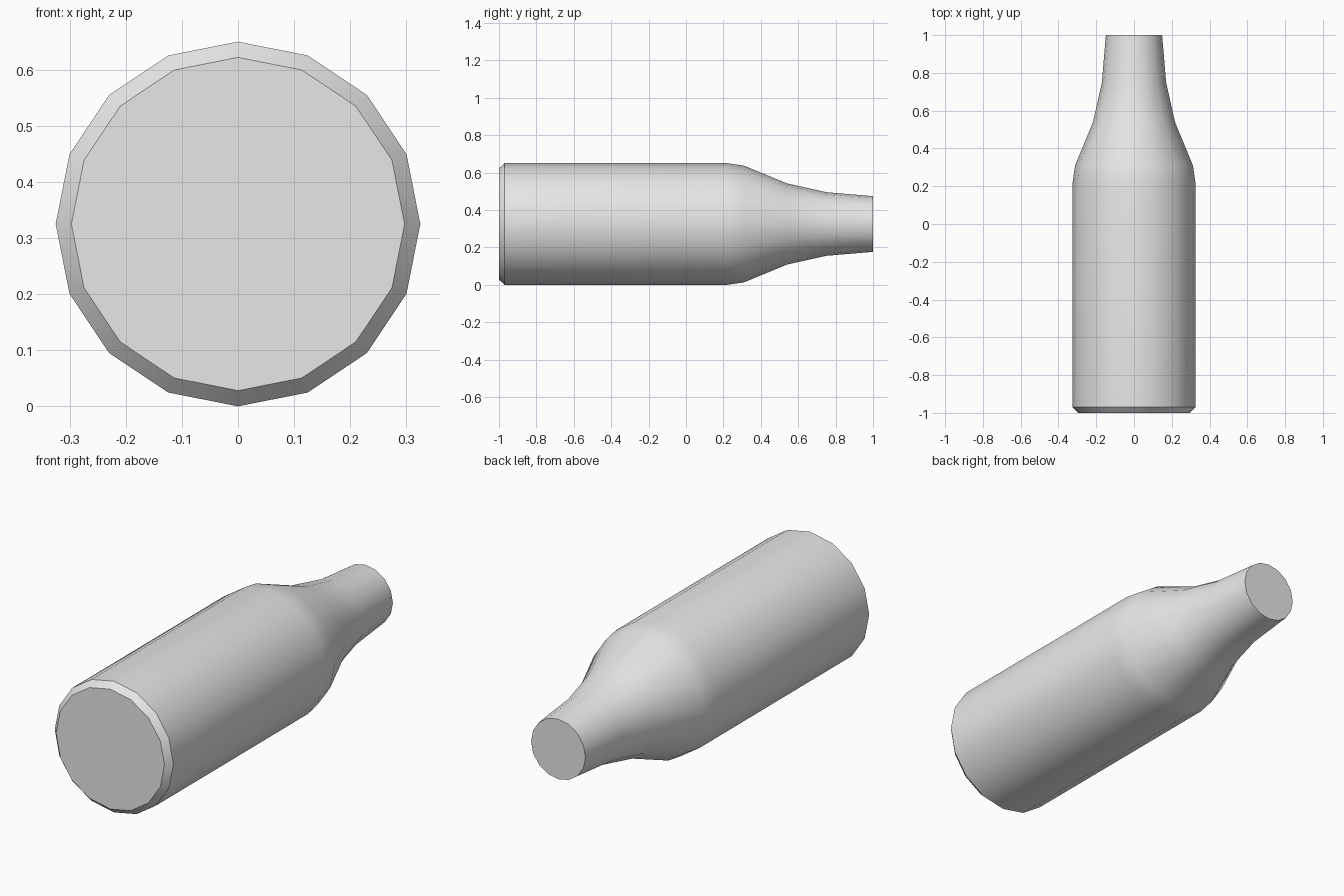
import bpy, bmesh
from math import sin, cos, pi, radians

cube = bpy.data.objects.get("Cube")
if cube:
    bpy.data.objects.remove(cube, do_unlink=True)

SIDES = 16
RADIUS = 0.325

# Bottle outline from base to mouth: (position along y, radius)
PROFILE = [(-1, 0.297), (-0.97, RADIUS), (0.22, RADIUS), (0.31, 0.312),
           (0.54, 0.217), (0.75, 0.17), (1, 0.149)]

grey = bpy.data.materials.new("light_grey")
grey.use_nodes = True
grey.diffuse_color = (0.8, 0.8, 0.8, 1)
grey.node_tree.nodes["Principled BSDF"].inputs["Base Color"].default_value = (0.8, 0.8, 0.8, 1)


def lathe(name, profile, material):
    """Sweep an outline around the y axis and cap both ends."""
    bm = bmesh.new()
    angles = [2 * pi * i / SIDES for i in range(SIDES)]
    rings = [[bm.verts.new((r * sin(a), y, RADIUS + r * cos(a))) for a in angles]
             for y, r in profile]
    for lower, upper in zip(rings, rings[1:]):
        for i in range(SIDES):
            j = (i + 1) % SIDES
            bm.faces.new((lower[i], lower[j], upper[j], upper[i]))
    bm.faces.new(rings[0])
    bm.faces.new(rings[-1])
    bmesh.ops.recalc_face_normals(bm, faces=bm.faces)
    mesh = bpy.data.meshes.new(name)
    bm.to_mesh(mesh)
    bm.free()
    mesh.materials.append(material)
    obj = bpy.data.objects.new(name, mesh)
    bpy.context.collection.objects.link(obj)
    return obj


# Bottle lying on its side, mouth to the back
bottle = lathe("bottle", PROFILE, grey)
bpy.ops.object.select_all(action='DESELECT')
bottle.select_set(True)
bpy.context.view_layer.objects.active = bottle
bpy.ops.object.shade_smooth_by_angle(angle=radians(30))
